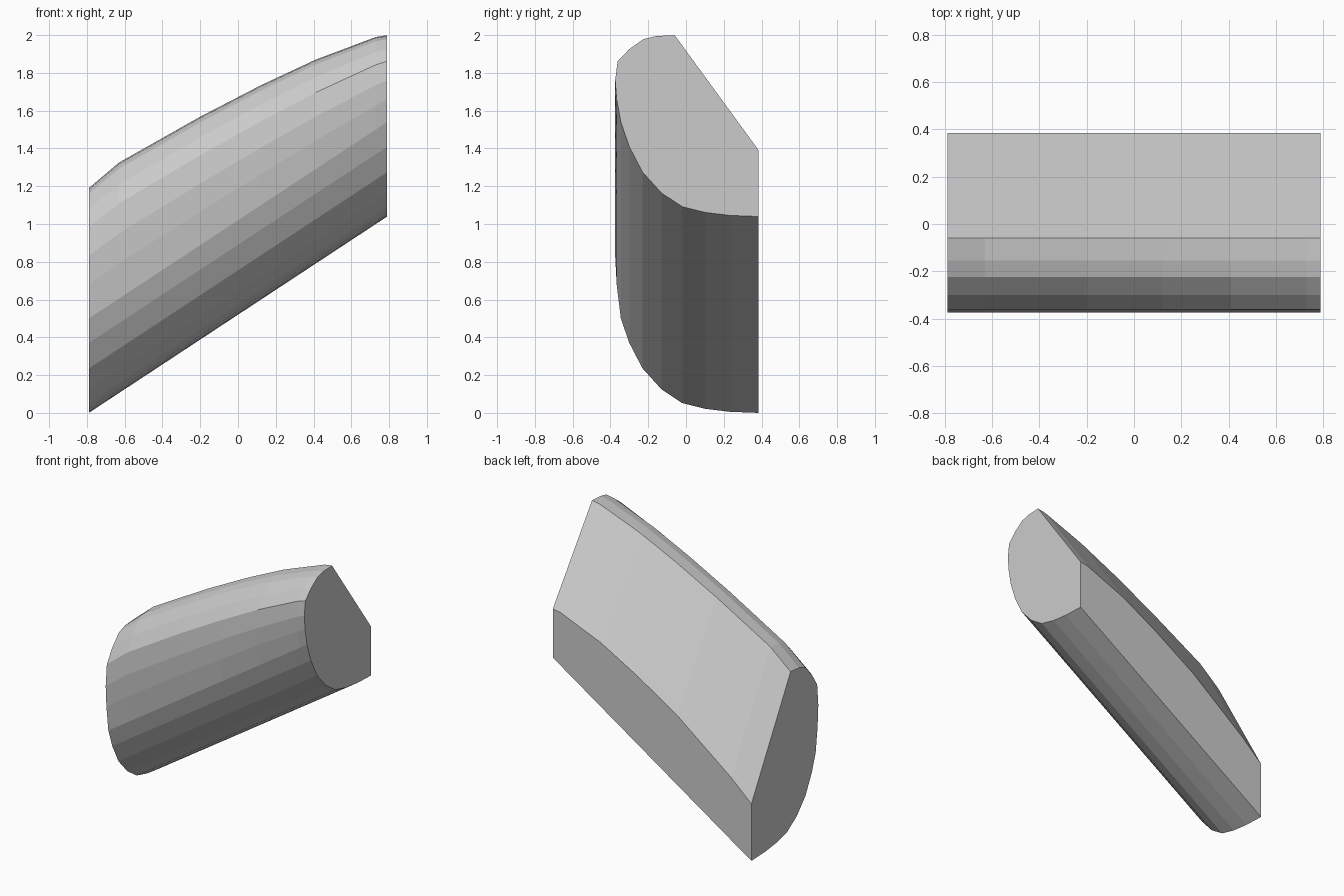
import bpy, bmesh

if "Cube" in bpy.data.objects:
    bpy.data.objects.remove(bpy.data.objects["Cube"])

# Stations along the body: x, top height and back-edge height above the sloping base
stations = [(-0.79, 1.19, 0.41), (-0.63, 1.22, 0.45), (-0.2, 1.18, 0.50),
            (0.12, 1.135, 0.49), (0.41, 1.08, 0.46), (0.73, 0.99, 0.38), (0.79, 0.96, 0.35)]

# Rounded lower front of the cross-section (y, height above base)
lower = [(0.385, 0.0), (0.23, 0.006), (0.1, 0.022), (-0.02, 0.052), (-0.13, 0.125),
         (-0.23, 0.235), (-0.30, 0.37), (-0.345, 0.50)]

# Rounded shoulder (y, fraction of the way from the lower front to the top)
shoulder = [(-0.367, 0.26), (-0.375, 0.48), (-0.362, 0.70), (-0.30, 0.84),
            (-0.225, 0.955), (-0.155, 0.99), (-0.06, 1.0)]


def section(x, top, back):
    base = (x + 0.79) * 0.658
    pts = list(lower)
    pts += [(y, 0.5 + f * (top - 0.5)) for y, f in shoulder]
    pts.append((0.385, back))
    return [(x, y, base + h) for y, h in pts]


# Skin the stations into one closed body
bm = bmesh.new()
rings = [[bm.verts.new(p) for p in section(*s)] for s in stations]
for a, b in zip(rings, rings[1:]):
    n = len(a)
    for i in range(n):
        j = (i + 1) % n
        bm.faces.new((a[i], b[i], b[j], a[j]))
bm.faces.new(rings[0])
bm.faces.new(rings[-1][::-1])
bmesh.ops.recalc_face_normals(bm, faces=bm.faces)

mesh = bpy.data.meshes.new("slanted_body")
bm.to_mesh(mesh)
bm.free()
body = bpy.data.objects.new("slanted_body", mesh)
bpy.context.collection.objects.link(body)
